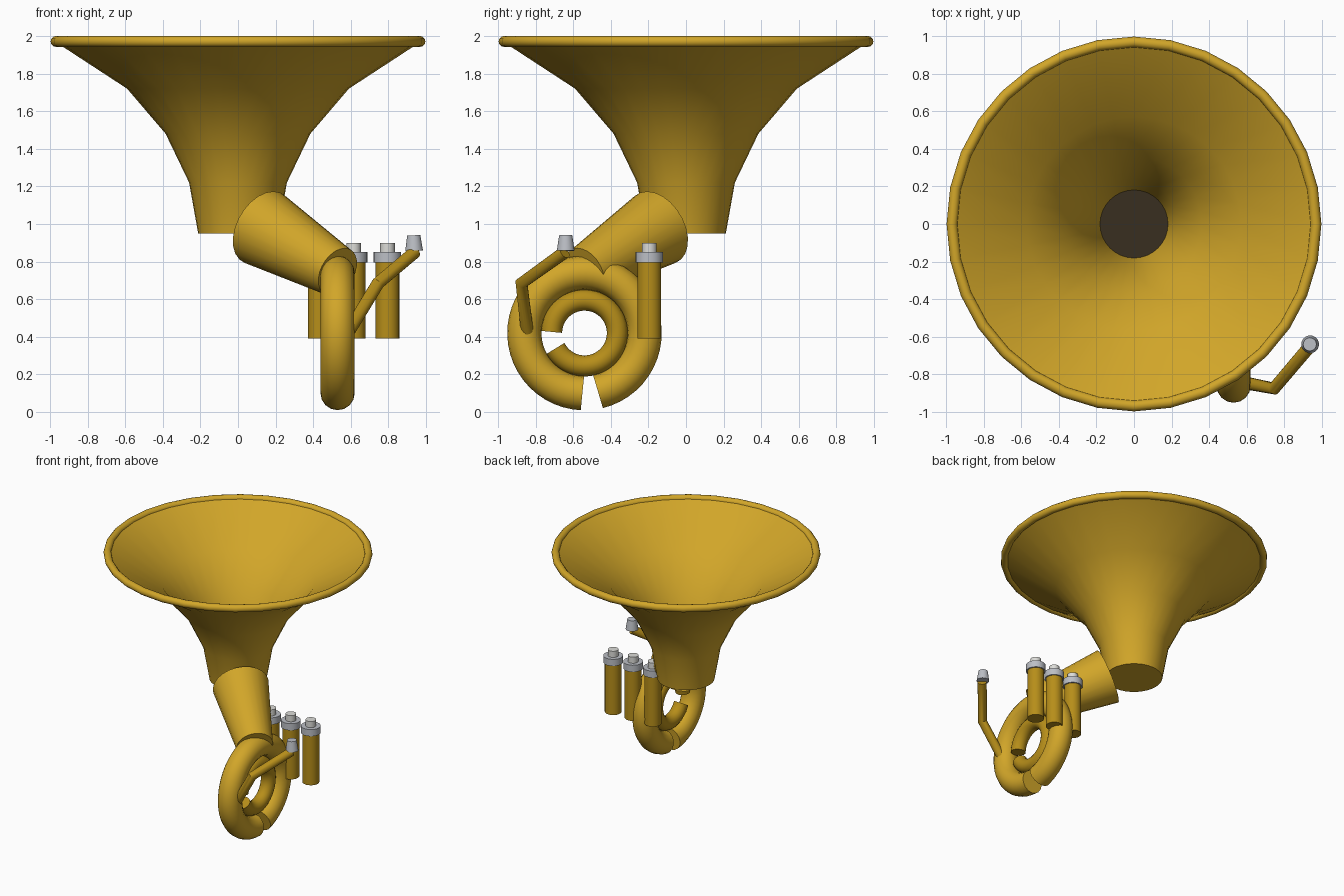
import bpy, bmesh, math
from mathutils import Vector

if "Cube" in bpy.data.objects:
    bpy.data.objects.remove(bpy.data.objects["Cube"])


def material(name, rgb):
    m = bpy.data.materials.new(name)
    m.diffuse_color = (*rgb, 1)
    m.use_nodes = True
    m.node_tree.nodes["Principled BSDF"].inputs["Base Color"].default_value = m.diffuse_color
    return m


BRASS = material("brass", (0.64, 0.38, 0.022))
DARK_BRASS = material("dark_brass", (0.47, 0.27, 0.01))
SILVER = material("silver", (0.5, 0.52, 0.56))
PALE = material("pale_silver", (0.72, 0.72, 0.69))
BLACK = material("bore_dark", (0.04, 0.028, 0.014))


def finish(ob, name, mat, angle=40):
    ob.name = name
    ob.data.materials.clear()
    ob.data.materials.append(mat)
    bpy.ops.object.select_all(action='DESELECT')
    ob.select_set(True)
    bpy.context.view_layer.objects.active = ob
    if ob.type == 'CURVE':
        bpy.ops.object.convert(target='MESH')
        ob = bpy.context.object
    bpy.ops.object.shade_smooth_by_angle(angle=math.radians(angle))
    return ob


def lathe(name, profile, mat, sides=32, closed=False):
    """Revolve (radius, z) points about the z axis, merging points on the axis."""
    bm = bmesh.new()
    vs = [bm.verts.new((r, 0, z)) for r, z in profile]
    for a, b in zip(vs, vs[1:]):
        bm.edges.new((a, b))
    bmesh.ops.spin(bm, geom=bm.verts[:] + bm.edges[:], cent=(0, 0, 0), axis=(0, 0, 1),
                   angle=2 * math.pi, steps=sides)
    bmesh.ops.remove_doubles(bm, verts=bm.verts[:], dist=1e-4)
    bmesh.ops.recalc_face_normals(bm, faces=bm.faces[:])
    me = bpy.data.meshes.new(name)
    bm.to_mesh(me)
    bm.free()
    ob = bpy.data.objects.new(name, me)
    bpy.context.collection.objects.link(ob)
    return finish(ob, name, mat)


def cone(name, start, end, r1, r2, mat, sides=24):
    a, b = Vector(start), Vector(end)
    bpy.ops.mesh.primitive_cone_add(vertices=sides, radius1=r1, radius2=r2, depth=(b - a).length,
                                    location=(a + b) / 2,
                                    rotation=(b - a).to_track_quat('Z', 'Y').to_euler())
    return finish(bpy.context.object, name, mat)


def tube(name, points, radius, mat, angle=40):
    cu = bpy.data.curves.new(name, 'CURVE')
    cu.dimensions = '3D'
    cu.bevel_depth = radius
    cu.bevel_resolution = 6
    cu.use_fill_caps = True
    sp = cu.splines.new('POLY')
    sp.points.add(len(points) - 1)
    for p, co in zip(sp.points, points):
        p.co = (*co, 1)
    ob = bpy.data.objects.new(name, cu)
    bpy.context.collection.objects.link(ob)
    return finish(ob, name, mat, angle)


def coil(name, major, minor, a0, a1, mat):
    """Open ring of tubing standing in the y-z plane."""
    n = 48
    angles = [math.radians(a0 + (a1 - a0) * i / n) for i in range(n + 1)]
    return tube(name, [(0.53, -0.54 + major * math.cos(a), 0.42 + major * math.sin(a))
                       for a in angles], minor, mat)


# flared bell: closed base, outer wall, then inner wall
lathe("bell", [(0, 0.95), (0.212, 0.95), (0.26, 1.22), (0.385, 1.48), (0.59, 1.72), (0.95, 1.955),
               (0.94, 1.975), (0.57, 1.74), (0.36, 1.5), (0.235, 1.23), (0.18, 0.97)], BRASS)
# dark floor inside the bell
lathe("bell_bore", [(0, 0.975), (0.185, 0.975)], BLACK)
# rolled rim
bpy.ops.mesh.primitive_torus_add(major_segments=32, minor_segments=12, major_radius=0.968,
                                 minor_radius=0.029, location=(0, 0, 1.971))
finish(bpy.context.object, "bell_rim", BRASS)

# tapered neck from the bell to the coils
cone("neck", (0.13, -0.15, 0.98), (0.53, -0.54, 0.745), 0.21, 0.137, BRASS)
# outer and inner coils
coil("outer_coil", 0.32, 0.091, 283, 628, BRASS)
coil("inner_coil", 0.175, 0.056, 208, 538, DARK_BRASS)

# three piston valves
for i, x in enumerate((0.435, 0.615, 0.795)):
    for part, r, z0, z1, mat in (("casing", 0.063, 0.39, 0.80, DARK_BRASS),
                                 ("cap", 0.073, 0.795, 0.85, SILVER),
                                 ("button", 0.039, 0.84, 0.90, PALE)):
        cone(f"valve_{part}_{i + 1}", (x, -0.195, z0), (x, -0.195, z1), r, r, mat)

# bent mouth pipe and its mouthpiece
tube("mouth_pipe", [(0.59, -0.845, 0.43), (0.745, -0.875, 0.685), (0.94, -0.645, 0.85)],
     0.034, DARK_BRASS)
cone("mouthpiece", (0.937, -0.64, 0.858), (0.935, -0.64, 0.94), 0.047, 0.035, SILVER)
